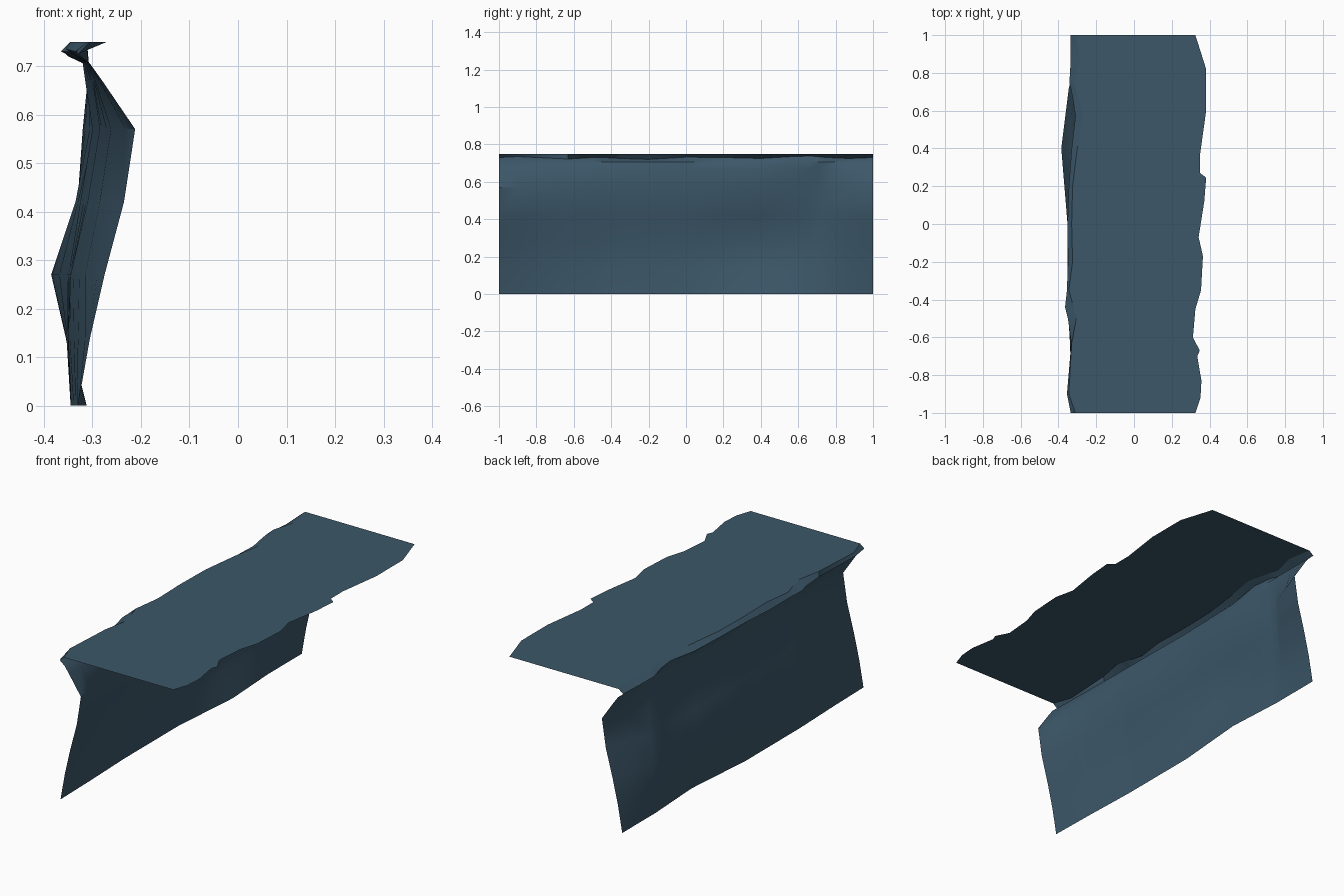
import bpy

if "Cube" in bpy.data.objects:
    bpy.data.objects.remove(bpy.data.objects["Cube"])

TOP = 0.75

slate = bpy.data.materials.new("slate blue")
slate.diffuse_color = (0.045, 0.095, 0.14, 1)
slate.use_nodes = True
slate.node_tree.nodes["Principled BSDF"].inputs["Base Color"].default_value = slate.diffuse_color


def lerp_table(table, y):
    """Interpolate rows of (y, values...) at y."""
    for a, b in zip(table, table[1:]):
        if y <= b[0] + 1e-9:
            t = (y - a[0]) / (b[0] - a[0])
            return [p + (q - p) * t for p, q in zip(a[1:], b[1:])]
    return list(table[-1][1:])


def make_object(name, verts, faces, smooth):
    me = bpy.data.meshes.new(name)
    me.from_pydata(verts, [], faces)
    me.materials.append(slate)
    ob = bpy.data.objects.new(name, me)
    bpy.context.collection.objects.link(ob)
    if smooth:
        bpy.ops.object.select_all(action='DESELECT')
        ob.select_set(True)
        bpy.context.view_layer.objects.active = ob
        bpy.ops.object.shade_smooth_by_angle(angle=0.6)
    return ob


# Wall profiles: y, then x at each height
heights = [0, 0.14, 0.27, 0.42, 0.57, 0.67, 0.705]
wall = [
    (-1.0, -.33, -.305, -.275, -.235, -.212, -.28, -.305),
    (-0.75, -.335, -.33, -.315, -.285, -.262, -.295, -.31),
    (-0.45, -.345, -.35, -.345, -.31, -.285, -.30, -.315),
    (0.0, -.345, -.352, -.352, -.325, -.30, -.315, -.32),
    (0.4, -.312, -.355, -.385, -.335, -.29, -.30, -.31),
    (0.72, -.33, -.34, -.345, -.33, -.32, -.31, -.305),
    (1.0, -.33, -.305, -.275, -.235, -.212, -.28, -.305),
]
# Overhanging lip: y, outer x, outer height, x where it meets the top
lip = [
    (-1.0, -.335, .73, -.31), (-0.9, -.355, .735, -.345),
    (-0.63, -.332, .722, -.33), (-0.5, -.35, .73, -.305),
    (-0.44, -.365, .73, -.32), (-0.35, -.355, .725, -.345),
    (-0.2, -.35, .72, -.325), (0.0, -.352, .732, -.33),
    (0.2, -.345, .73, -.325), (0.4, -.33, .725, -.30),
    (0.57, -.31, .735, -.27), (0.67, -.325, .738, -.295),
    (0.75, -.342, .73, -.318), (0.87, -.335, .725, -.285),
    (1.0, -.335, .73, -.31),
]
ys = sorted({r[0] for r in wall} | {r[0] for r in lip})

# Cliff wall with its lip, as one grid
verts, n = [], len(heights) + 2
for y in ys:
    verts += [(x, y, z) for x, z in zip(lerp_table(wall, y), heights)]
    ox, oz, ix = lerp_table(lip, y)
    verts += [(ox, y, oz), (ix, y, TOP)]
faces = [(c * n + r, c * n + r + 1, (c + 1) * n + r + 1, (c + 1) * n + r)
         for c in range(len(ys) - 1) for r in range(n - 1)]
make_object("cliff_wall", verts, faces, True)

# Flat ledge top with a ragged far edge
far_edge = [
    (-1, .325), (-.92, .352), (-.83, .357), (-.7, .335), (-.67, .348),
    (-.6, .312), (-.45, .325), (-.35, .355), (-.17, .365), (-.07, .342),
    (.12, .372), (.245, .382), (.27, .35), (.37, .35), (.6, .382),
    (.82, .382), (1, .325),
]
ys = sorted({r[0] for r in far_edge} | set(ys))
verts = []
for y in ys:
    verts += [(lerp_table(lip, y)[2], y, TOP), (lerp_table(far_edge, y)[0], y, TOP)]
faces = [(2 * i, 2 * i + 1, 2 * i + 3, 2 * i + 2) for i in range(len(ys) - 1)]
make_object("ledge_top", verts, faces, False)
